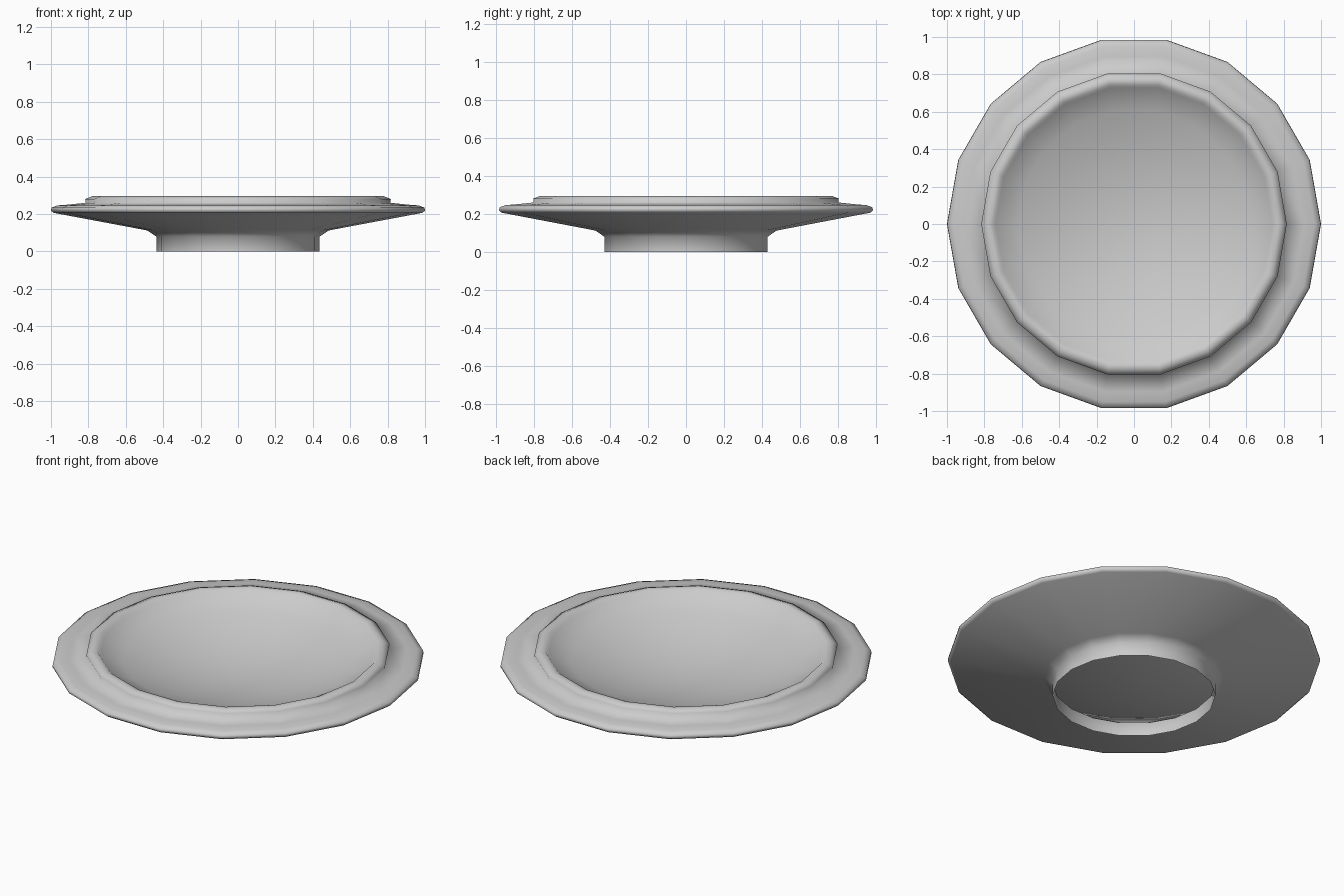
import bpy, bmesh
from math import cos, sin, radians, pi

if "Cube" in bpy.data.objects:
    bpy.data.objects.remove(bpy.data.objects["Cube"])

SIDES = 18


def lathe(name, profile):
    """Revolve (radius, z) points around z; radius 0 gives a pole."""
    bm = bmesh.new()
    rings = []
    for r, z in profile:
        if r == 0:
            rings.append([bm.verts.new((0, 0, z))] * SIDES)
        else:
            rings.append([bm.verts.new((r * cos(2 * pi * i / SIDES),
                                        r * sin(2 * pi * i / SIDES), z))
                          for i in range(SIDES)])
    for a, b in zip(rings, rings[1:]):
        for i in range(SIDES):
            j = (i + 1) % SIDES
            bm.faces.new(list(dict.fromkeys((a[i], a[j], b[j], b[i]))))
    mesh = bpy.data.meshes.new(name)
    bm.to_mesh(mesh)
    bm.free()
    obj = bpy.data.objects.new(name, mesh)
    bpy.context.collection.objects.link(obj)
    bpy.ops.object.select_all(action='DESELECT')
    obj.select_set(True)
    bpy.context.view_layer.objects.active = obj
    bpy.ops.object.shade_smooth_by_angle(angle=radians(100))
    return obj


# hollow bowl: a shallow curved cap
bowl = [(r, 0.105 + 0.31 * r * r) for r in (0.74, 0.62, 0.47, 0.32, 0.16, 0)]

# Single-sheet profile from the open foot round to the bowl centre
lathe("dish", [
    # foot and flare
    (0.437, 0.0), (0.437, 0.08), (0.485, 0.112),
    # underside and rounded outer rim
    (0.985, 0.206), (1.0, 0.218), (0.997, 0.234), (0.965, 0.246),
    # brim, upright step and lip
    (0.91, 0.25), (0.815, 0.26), (0.817, 0.28), (0.78, 0.295), (0.755, 0.291),
] + bowl)
